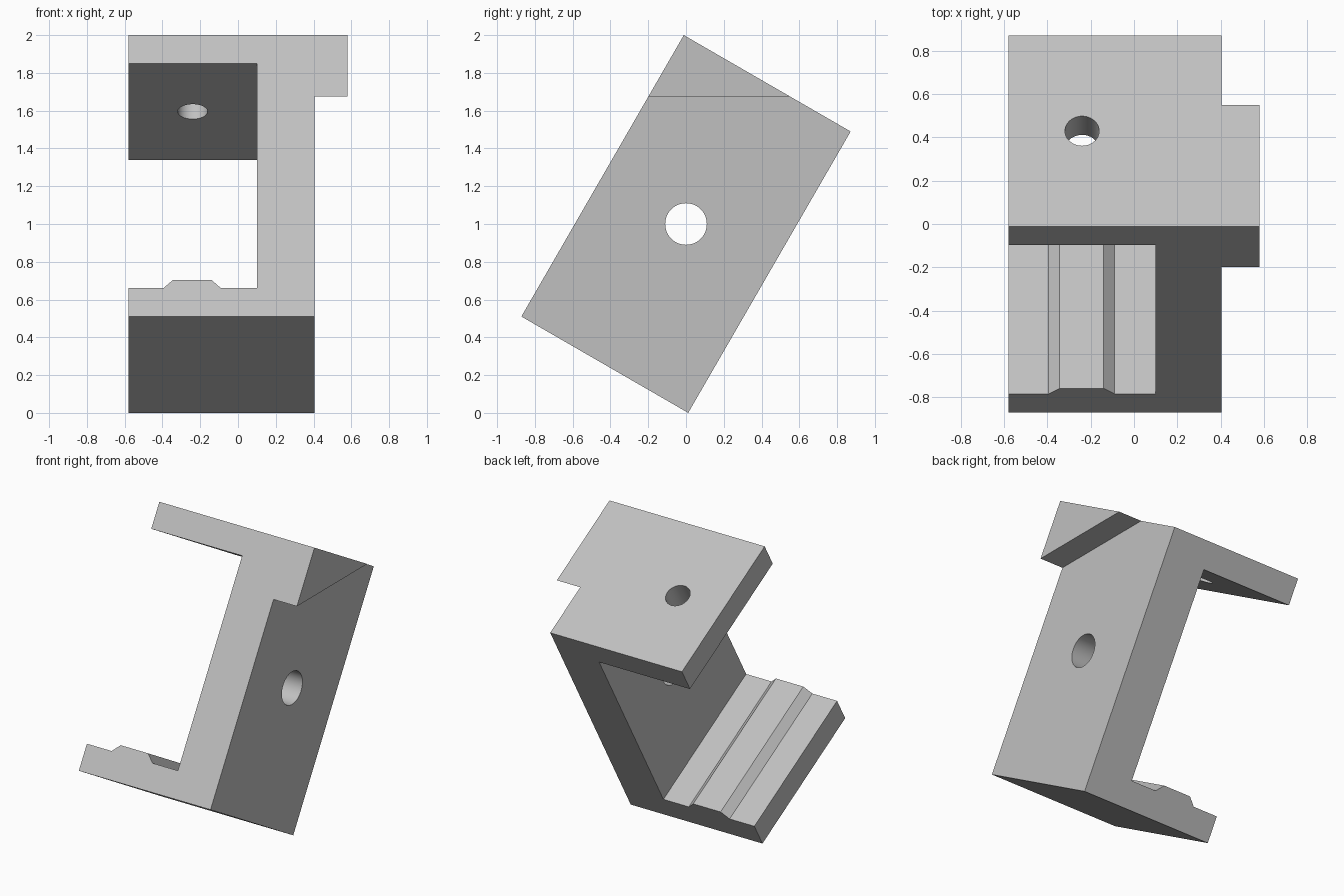
import bpy, bmesh
from math import radians, pi
from mathutils import Matrix, Vector

cube = bpy.data.objects.get("Cube")
if cube:
    bpy.data.objects.remove(cube, do_unlink=True)

# Plain grey used on the whole bracket
grey = bpy.data.materials.new("light grey")
grey.use_nodes = True
colour = (0.53, 0.53, 0.53, 1)
grey.diffuse_color = colour
grey.node_tree.nodes["Principled BSDF"].inputs["Base Color"].default_value = colour

# Bracket frame: leaning back about x, centred one unit up
TILT = Matrix.Translation((0, 0, 1)) @ Matrix.Rotation(radians(-30), 4, 'X')
DEPTH, HALF_H, INNER_H = 1.02, 0.86, 0.687
LEFT, WEB_IN, WEB_OUT, TAB_OUT = -0.58, 0.10, 0.405, 0.58


def add_object(name, bm):
    bmesh.ops.recalc_face_normals(bm, faces=bm.faces)
    mesh = bpy.data.meshes.new(name)
    bm.to_mesh(mesh)
    bm.free()
    mesh.materials.append(grey)
    ob = bpy.data.objects.new(name, mesh)
    bpy.context.collection.objects.link(ob)
    return ob


def hole_cutter(name, radius, matrix):
    bm = bmesh.new()
    bmesh.ops.create_cone(bm, cap_ends=True, segments=64, radius1=radius,
                          radius2=radius, depth=1, matrix=matrix)
    return add_object(name, bm)


# C-shaped profile with the raised rail on the lower plate
profile = [
    (LEFT, -HALF_H), (TAB_OUT, -HALF_H), (TAB_OUT, HALF_H), (LEFT, HALF_H),
    (LEFT, INNER_H), (WEB_IN, INNER_H), (WEB_IN, -INNER_H),
    (-0.09, -INNER_H), (-0.14, -0.637), (-0.345, -0.637), (-0.395, -INNER_H),
    (LEFT, -INNER_H),
]
bm = bmesh.new()
face = bm.faces.new([bm.verts.new((x, -DEPTH / 2, z)) for x, z in profile])
swept = bmesh.ops.extrude_face_region(bm, geom=[face])["geom"]
bmesh.ops.translate(bm, vec=Vector((0, DEPTH, 0)),
                    verts=[v for v in swept if isinstance(v, bmesh.types.BMVert)])
bmesh.ops.transform(bm, matrix=TILT, verts=bm.verts)
bracket = add_object("bracket", bm)

# Level cut below the side tab
bm = bmesh.new()
bmesh.ops.create_cube(bm, size=1, matrix=Matrix.Translation((WEB_OUT + 0.5, 0, 0.175))
                      @ Matrix.Diagonal((1, 4, 3, 1)))
cutters = [add_object("tab_cutter", bm)]

# Round holes through the web and the upper plate
cutters.append(hole_cutter("web_hole_cutter", 0.11,
                           Matrix.Translation((0.3, 0, 1)) @ Matrix.Rotation(pi / 2, 4, 'Y')))
cutters.append(hole_cutter("plate_hole_cutter", 0.079,
                           TILT @ Matrix.Translation((-0.24, 0, HALF_H))))

bpy.ops.object.select_all(action='DESELECT')
bracket.select_set(True)
bpy.context.view_layer.objects.active = bracket
for cutter in cutters:
    cutter.hide_render = True
    mod = bracket.modifiers.new(cutter.name, 'BOOLEAN')
    mod.operation, mod.solver, mod.object = 'DIFFERENCE', 'EXACT', cutter
    bpy.ops.object.modifier_apply(modifier=mod.name)
    bpy.data.objects.remove(cutter, do_unlink=True)

# Smooth hole walls, crisp edges
bpy.ops.object.shade_smooth_by_angle(angle=radians(20))
